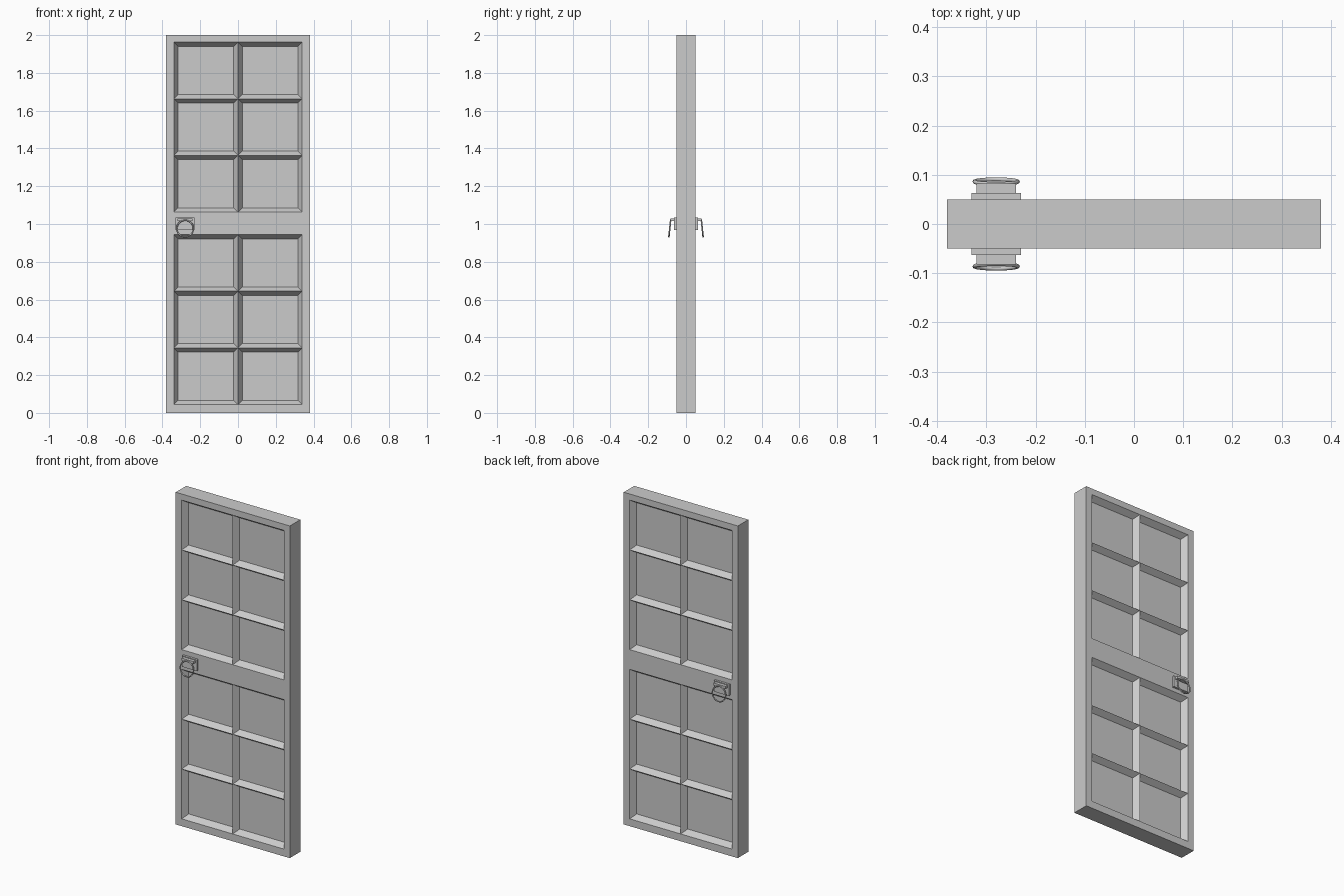
import bpy, bmesh
from math import radians, pi
from mathutils import Matrix, Vector

if "Cube" in bpy.data.objects:
    bpy.data.objects.remove(bpy.data.objects["Cube"], do_unlink=True)

grey = bpy.data.materials.new("plain_grey")
grey.use_nodes = True
grey.diffuse_color = (0.6, 0.6, 0.6, 1)
grey.node_tree.nodes["Principled BSDF"].inputs["Base Color"].default_value = (0.6, 0.6, 0.6, 1)


def add_object(name, bm):
    mesh = bpy.data.meshes.new(name)
    bmesh.ops.recalc_face_normals(bm, faces=bm.faces)
    bm.to_mesh(mesh)
    bm.free()
    mesh.materials.append(grey)
    obj = bpy.data.objects.new(name, mesh)
    bpy.context.collection.objects.link(obj)
    return obj


def box_bm(low, high):
    bm = bmesh.new()
    low, high = Vector(low), Vector(high)
    size = high - low
    bmesh.ops.create_cube(bm, size=1, matrix=Matrix.Translation((low + high) / 2)
                          @ Matrix.Diagonal((*size, 1)))
    return bm


# Door slab, cut into a grid of rails and panels
HALF_W, HALF_T, HEIGHT = 0.38, 0.05, 2.0
PANEL_EDGE, PANEL_H = 0.34, 0.3
STARTS = (0.044, 1.063)          # bottoms of the two panel groups

door = box_bm((-HALF_W, -HALF_T, 0), (HALF_W, HALF_T, HEIGHT))


def cut(point, normal):
    geom = door.verts[:] + door.edges[:] + door.faces[:]
    bmesh.ops.bisect_plane(door, geom=geom, plane_co=point, plane_no=normal)


for x in (-PANEL_EDGE, 0, PANEL_EDGE):
    cut((x, 0, 0), (1, 0, 0))
for start in STARTS:
    for i in range(4):
        cut((0, 0, start + i * PANEL_H), (0, 0, 1))

# Sunken panels with sloping borders on both faces
door.normal_update()


def is_panel(face):
    c = face.calc_center_median()
    return (abs(face.normal.y) > 0.9 and abs(c.x) < PANEL_EDGE
            and any(s < c.z < s + 3 * PANEL_H for s in STARTS))


bmesh.ops.inset_individual(door, faces=[f for f in door.faces if is_panel(f)],
                           thickness=0.032, depth=-0.034)
add_object("door_panel", door)

# Ring pull handles, one on each face
HANDLE_X = -0.28


def ring_bm(radius, tube, around=32, sides=8):
    bm = bmesh.new()
    circle = bmesh.ops.create_circle(
        bm, segments=sides, radius=tube,
        matrix=Matrix.Translation((radius, 0, 0)))["verts"]
    edges = list({e for v in circle for e in v.link_edges})
    bmesh.ops.spin(bm, geom=circle + edges, cent=(0, 0, 0), axis=(0, 1, 0),
                   dvec=(0, 0, 0), angle=2 * pi, steps=around, use_merge=True)
    bmesh.ops.remove_doubles(bm, verts=bm.verts, dist=0.0001)
    return bm


# The ring's section lies in the plane through its own axis
for side, name in ((-1, "front"), (1, "back")):
    def span(x, y0, y1, z0, z1):
        ys = sorted((side * y0, side * y1))
        return box_bm((HANDLE_X - x, ys[0], z0), (HANDLE_X + x, ys[1], z1))

    add_object(name + "_handle_plate", span(0.05, 0.048, 0.063, 0.968, 1.035))
    add_object(name + "_handle_bracket", span(0.04, 0.06, 0.082, 1.015, 1.03))
    ring = ring_bm(0.044, 0.004)
    bmesh.ops.transform(ring, verts=ring.verts, matrix=(
        Matrix.Translation((HANDLE_X, side * 0.086, 0.976))
        @ Matrix.Rotation(side * radians(6), 4, "X")))
    obj = add_object(name + "_handle_ring", ring)
    obj.data.shade_smooth()
